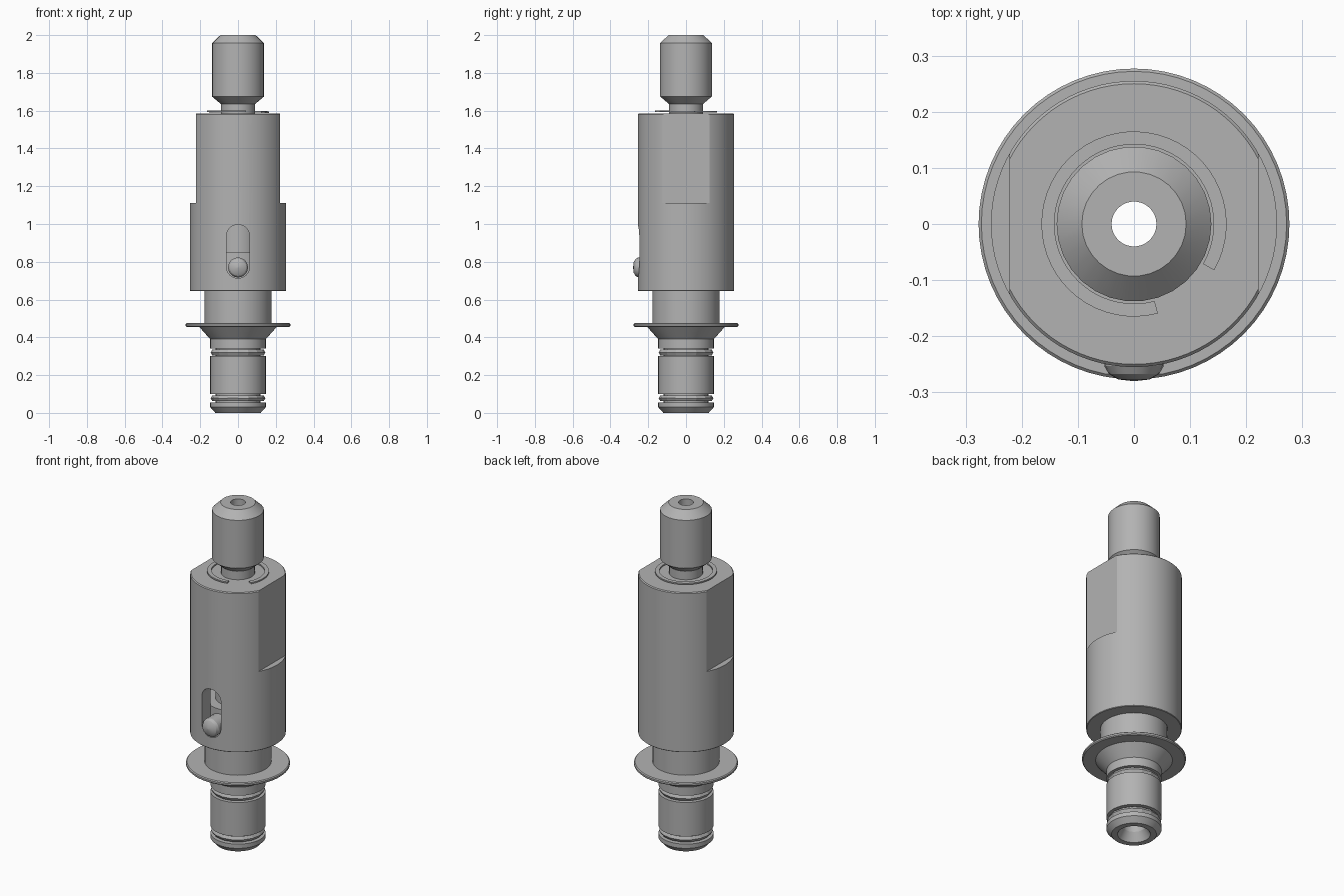
import bpy, bmesh, math
from mathutils import Matrix, Vector

cube = bpy.data.objects.get("Cube")
if cube:
    bpy.data.objects.remove(cube, do_unlink=True)

steel = bpy.data.materials.new("satin_steel")
steel.use_nodes = True
steel.diffuse_color = (0.45, 0.45, 0.45, 1)
steel.node_tree.nodes["Principled BSDF"].inputs["Base Color"].default_value = (0.45, 0.45, 0.45, 1)


def finish(name, bm):
    bmesh.ops.recalc_face_normals(bm, faces=bm.faces)
    me = bpy.data.meshes.new(name)
    bm.to_mesh(me)
    bm.free()
    ob = bpy.data.objects.new(name, me)
    bpy.context.collection.objects.link(ob)
    me.materials.append(steel)
    return ob


def lathe(name, profile, steps=64, angle=math.tau, start=0.0, rise=0.0):
    """Spin a closed (radius, height) profile around z."""
    bm = bmesh.new()
    verts = [bm.verts.new((r, 0, z)) for r, z in profile]
    face = bm.faces.new(verts)
    full = abs(angle - math.tau) < 1e-6
    geom = face.edges[:] + verts if full else [face] + face.edges[:] + verts
    bmesh.ops.spin(bm, geom=geom, cent=(0, 0, 0), axis=(0, 0, 1),
                   dvec=(0, 0, rise / steps), angle=angle, steps=steps)
    if full:
        bm.faces.remove(face)
        bmesh.ops.remove_doubles(bm, verts=bm.verts, dist=1e-5)
    bmesh.ops.rotate(bm, verts=bm.verts, cent=(0, 0, 0),
                     matrix=Matrix.Rotation(start, 3, 'Z'))
    return finish(name, bm)


def box(name, center, size):
    bm = bmesh.new()
    bmesh.ops.create_cube(bm, size=1)
    bmesh.ops.scale(bm, vec=size, verts=bm.verts)
    bmesh.ops.translate(bm, vec=center, verts=bm.verts)
    return finish(name, bm)


def cut(target, cutter):
    mod = target.modifiers.new("cut", 'BOOLEAN')
    mod.operation, mod.solver, mod.object = 'DIFFERENCE', 'EXACT', cutter
    bpy.context.view_layer.objects.active = target
    bpy.ops.object.modifier_apply(modifier=mod.name)
    bpy.data.objects.remove(cutter, do_unlink=True)


# Lower shaft with seal grooves, flange and hidden upper spindle
lower_shaft = lathe("lower_shaft", [
    (0.088, 0), (0.12, 0), (0.147, 0.03), (0.147, 0.055), (0.118, 0.055), (0.118, 0.1),
    (0.147, 0.1), (0.147, 0.3), (0.118, 0.3), (0.118, 0.34), (0.147, 0.34),
    (0.147, 0.39), (0.205, 0.455), (0.272, 0.455), (0.277, 0.46), (0.277, 0.47),
    (0.272, 0.475), (0.178, 0.475), (0.178, 0.85), (0.12, 0.85), (0.12, 1.5),
    (0.04, 1.5), (0.04, 0.3), (0.06, 0.28), (0.06, 0.05)])

# Sleeve, open at the bottom, with two wrench flats and a front slot
sleeve = lathe("sleeve", [
    (0.18, 0.645), (0.252, 0.645), (0.255, 0.648), (0.255, 1.58), (0.25, 1.585),
    (0.09, 1.585), (0.09, 1.5), (0.18, 1.5)], 80)
for side in (1, -1):
    cut(sleeve, box("flat_cutter", (side * 0.322, 0, 1.41), (0.2, 0.8, 0.6)))

bm = bmesh.new()
outline = []
for height, first in ((0.935, 0), (0.775, math.pi)):
    for i in range(13):
        a = first + math.pi * i / 12
        outline.append(bm.verts.new((0.062 * math.cos(a), -0.4, height + 0.062 * math.sin(a))))
face = bm.faces.new(outline)
ext = bmesh.ops.extrude_face_region(bm, geom=[face])
bmesh.ops.translate(bm, vec=(0, 0.28, 0),
                    verts=[v for v in ext["geom"] if isinstance(v, bmesh.types.BMVert)])
cut(sleeve, finish("slot_cutter", bm))

# Guide pin in the slot
pin = lathe("guide_pin", [(0.001, 0.15), (0.053, 0.15), (0.053, 0.253), (0.045, 0.267),
                          (0.028, 0.277), (0.001, 0.28)], 20)
pin.data.transform(Matrix.Translation(Vector((0, 0, 0.77))) @ Matrix.Rotation(math.pi / 2, 4, 'X'))

# Plunger head and its narrow stem
head = lathe("plunger_head", [
    (0.04, 1.5), (0.09, 1.5), (0.09, 1.635), (0.138, 1.675), (0.138, 1.957),
    (0.093, 2.0), (0.04, 2.0)], 30)

# Open retaining ring lying on the sleeve
ring = lathe("retaining_ring", [(0.142, 1.588), (0.165, 1.588), (0.165, 1.596), (0.142, 1.596)],
             48, math.radians(315), math.radians(-30), 0.006)

# Faceted seals in the grooves
seals = []
for name, z in (("lower_seal", 0.0775), ("upper_seal", 0.32)):
    profile = [(0.127 + 0.018 * math.cos(k * math.tau / 6), z + 0.018 * math.sin(k * math.tau / 6))
               for k in range(6)]
    seals.append(lathe(name, profile, 16))

# Smooth the turned surfaces while keeping crisp edges
for ob in (lower_shaft, sleeve, pin, head, ring):
    bpy.ops.object.select_all(action='DESELECT')
    ob.select_set(True)
    bpy.context.view_layer.objects.active = ob
    bpy.ops.object.shade_smooth_by_angle(angle=math.radians(25))
